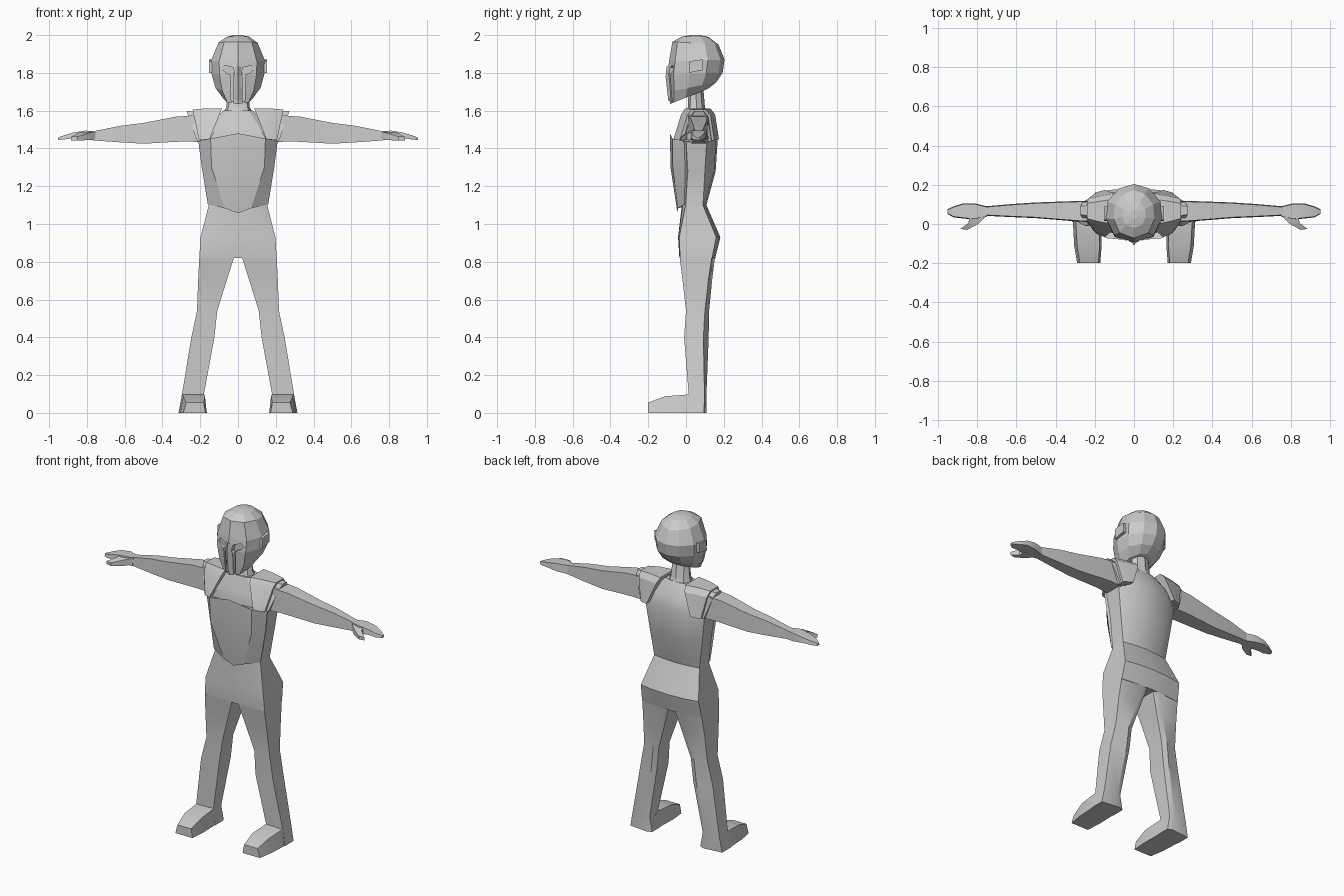
import bpy, bmesh

grey = bpy.data.materials.new("plain_grey")
grey.diffuse_color = (0.6, 0.6, 0.6, 1)


def loft(name, rings, smooth=25):
    """Skin a list of equal-length point rings and cap both ends."""
    bm = bmesh.new()
    vs = [[bm.verts.new(p) for p in r] for r in rings]
    n = len(rings[0])
    for a, b in zip(vs, vs[1:]):
        for i in range(n):
            j = (i + 1) % n
            bm.faces.new((a[i], a[j], b[j], b[i]))
    bm.faces.new(vs[0])
    bm.faces.new(vs[-1])
    bmesh.ops.recalc_face_normals(bm, faces=bm.faces)
    me = bpy.data.meshes.new(name)
    bm.to_mesh(me)
    bm.free()
    me.materials.append(grey)
    ob = bpy.data.objects.new(name, me)
    bpy.context.collection.objects.link(ob)
    if smooth:
        bpy.ops.object.select_all(action='DESELECT')
        bpy.context.view_layer.objects.active = ob
        ob.select_set(True)
        bpy.ops.object.shade_smooth_by_angle(angle=smooth * 0.01745)
    return ob


def pair(name, rings, smooth=25):
    """Build a left and a right copy."""
    return [loft(f"{name}_{tag}", [[(s * x, y, z) for x, y, z in r] for r in rings], smooth)
            for s, tag in ((1, "left"), (-1, "right"))]


def sym(half):
    """Close a half ring (first and last points on x = 0) by mirroring."""
    return half + [(-x, y, z) for x, y, z in half[-2:0:-1]]


# torso and pelvis: z, half width, front y, front corner setback, side back y, back y
torso = [(0.82, 0.205, -0.035, 0.004, 0.138, 0.155), (0.93, 0.198, -0.042, 0.006, 0.16, 0.182),
         (1.10, 0.155, -0.022, 0.02, 0.09, 0.108), (1.28, 0.182, -0.04, 0.05, 0.10, 0.157),
         (1.45, 0.205, -0.05, 0.05, 0.11, 0.168), (1.52, 0.15, -0.028, 0.04, 0.12, 0.155),
         (1.60, 0.08, 0.0, 0.02, 0.09, 0.108)]
loft("torso", [sym([(0, f, z), (w * .72, f + c * .2, z), (w, f + c, z), (w, s, z),
                    (w * .6, b - .008, z), (0, b, z)]) for z, w, f, c, s, b in torso], 30)

# legs: z, inner x, outer x, front y, side back y, back y
legs = [(0.82, 0.022, 0.205, -0.033, 0.136, 0.153), (0.70, 0.06, 0.211, -0.018, 0.118, 0.138),
        (0.54, 0.11, 0.217, 0.0, 0.10, 0.122), (0.40, 0.125, 0.247, -0.01, 0.092, 0.12),
        (0.09, 0.182, 0.298, 0.015, 0.098, 0.108), (0.0, 0.165, 0.315, 0.01, 0.095, 0.108)]
pair("leg", [[(i, f + .003, z), (o, f, z), (o, s, z), (i + .03, b, z), (i, b - .012, z)]
             for z, i, o, f, s, b in legs], 30)

# feet: y, inner x, outer x, top z
feet = [(-0.20, 0.172, 0.29, 0.055), (-0.11, 0.165, 0.305, 0.088), (0.02, 0.168, 0.312, 0.098),
        (0.08, 0.17, 0.314, 0.05)]
pair("foot", [[(i, y, 0), (o, y, 0), (o - .015, y, t), (i + .01, y, t)] for y, i, o, t in feet])

# arms: x, front y, back y, bottom z, top z
arms = [(0.13, 0.005, 0.12, 1.43, 1.59), (0.27, 0.012, 0.118, 1.437, 1.572),
        (0.33, 0.016, 0.116, 1.435, 1.568), (0.50, 0.03, 0.11, 1.425, 1.535),
        (0.62, 0.035, 0.102, 1.432, 1.52), (0.76, 0.042, 0.09, 1.442, 1.492)]
pair("arm", [[(x, f, b), (x, k, b), (x, k - .004, t), (x, f + .004, t)]
             for x, f, k, b, t in arms])

# mitten hands and thumbs
hands = [(0.75, 0.038, 0.09, 1.442, 1.492), (0.81, 0.022, 0.105, 1.447, 1.494),
         (0.87, 0.028, 0.105, 1.454, 1.485), (0.92, 0.034, 0.09, 1.448, 1.47),
         (0.952, 0.052, 0.074, 1.444, 1.458)]
pair("hand", [[(x, f, b), (x, k, b), (x, k - .004, t), (x, f + .004, t)]
              for x, f, k, b, t in hands])
thumb = [(0.755, 0.835, 0.04, 1.448, 1.488), (0.795, 0.845, 0.0, 1.444, 1.48),
         (0.85, 0.885, -0.03, 1.442, 1.462)]
pair("thumb", [[(a, y, b), (c, y + .005, b), (c, y + .005, t), (a, y, t)]
               for a, c, y, b, t in thumb])

# breast plate wrapped around the chest
plate = [[(0, -.085, 1.48), (.145, -.072, 1.452), (.21, -.01, 1.44)],
         [(0, -.082, 1.30), (.14, -.07, 1.30), (.192, -.005, 1.30)],
         [(0, -.045, 1.057), (.07, -.043, 1.083), (.16, -.008, 1.105)]]
loft("breast_plate", [sym(r + [(r[2][0] - .03, .03, r[2][2]), (0, .03, r[2][2])])
                      for r in plate], 20)


# shoulder guards in stepped layers with slanted ends
def guard(xt, xb, zt, zb, f, b):
    xm = xb + (xt - xb) * .8
    return [(xb, f, zb), (xm, f + .04, zt - .032), (xt, f + .062, zt),
            (xt, b - .045, zt), (xm, b - .02, zt - .032), (xb, b, zb)]


pair("shoulder_guard", [guard(.085, .15, 1.612, 1.45, -.066, .174),
                        guard(.17, .188, 1.612, 1.445, -.052, .162),
                        guard(.24, .207, 1.606, 1.443, -.034, .15)], 20)
pair("shoulder_rim", [guard(.2, .17, 1.598, 1.44, -.024, .143),
                      guard(.272, .216, 1.598, 1.437, -.014, .135)], 20)

# neck
neck = [(1.57, 0.085, -0.005, 0.12), (1.62, 0.062, 0.01, 0.10), (1.74, 0.055, 0.015, 0.09)]
loft("neck", [sym([(0, f, z), (w * .8, f + .012, z), (w, (f + b) / 2, z), (w * .7, b - .015, z),
                   (0, b, z)]) for z, w, f, b in neck])

# helmeted head: front z, back z, half width, front y, back y
shape = [(0, -1), (.7, -.78), (1, -.2), (.94, .4), (.53, .85), (0, 1)]
head_rows = [(1.635, 1.715, 0.08, -0.085, 0.115), (1.70, 1.75, 0.119, -0.09, 0.16),
             (1.79, 1.80, 0.14, -0.098, 0.194), (1.86, 1.87, 0.143, -0.09, 0.204),
             (1.965, 1.95, 0.104, -0.072, 0.172), (1.992, 1.99, 0.06, -0.02, 0.12),
             (2.0, 2.0, 0.02, 0.025, 0.075)]
rings = []
for zf, zb, w, f, b in head_rows:
    rings.append(sym([(w * u, (f + b) / 2 + v * (b - f) / 2, zf + (zb - zf) * (v + 1) / 2)
                      for u, v in shape]))
head = loft("head", rings, 0)

# eye openings and mouth slits cut into the mask
slot = [(.017, 1.79), (.025, 1.828), (.07, 1.84), (.088, 1.822), (.062, 1.80), (.04, 1.79),
        (.034, 1.60), (.022, 1.60), (.025, 1.775)]
for cutter in pair("face_slot_cutter", [[(x, y, z) for x, z in slot] for y in (-.2, -.06)], 0):
    cutter.hide_render = True
    cutter.hide_viewport = True
    cutter.display_type = 'WIRE'
    mod = head.modifiers.new("face_slot", 'BOOLEAN')
    mod.operation = 'DIFFERENCE'
    mod.solver = 'EXACT'
    mod.object = cutter

# nose ridge and ear blocks
loft("nose_guard", [[(-.02, -.085, z), (0, y, z), (.02, -.085, z)]
                    for z, y in ((1.655, -.094), (1.78, -.108), (1.835, -.102))], 0)
pair("ear_block", [[(x, .015, 1.80), (x, .09, 1.815), (x, .09, 1.872), (x, .02, 1.862)]
                   for x in (.11, .154)], 0)
